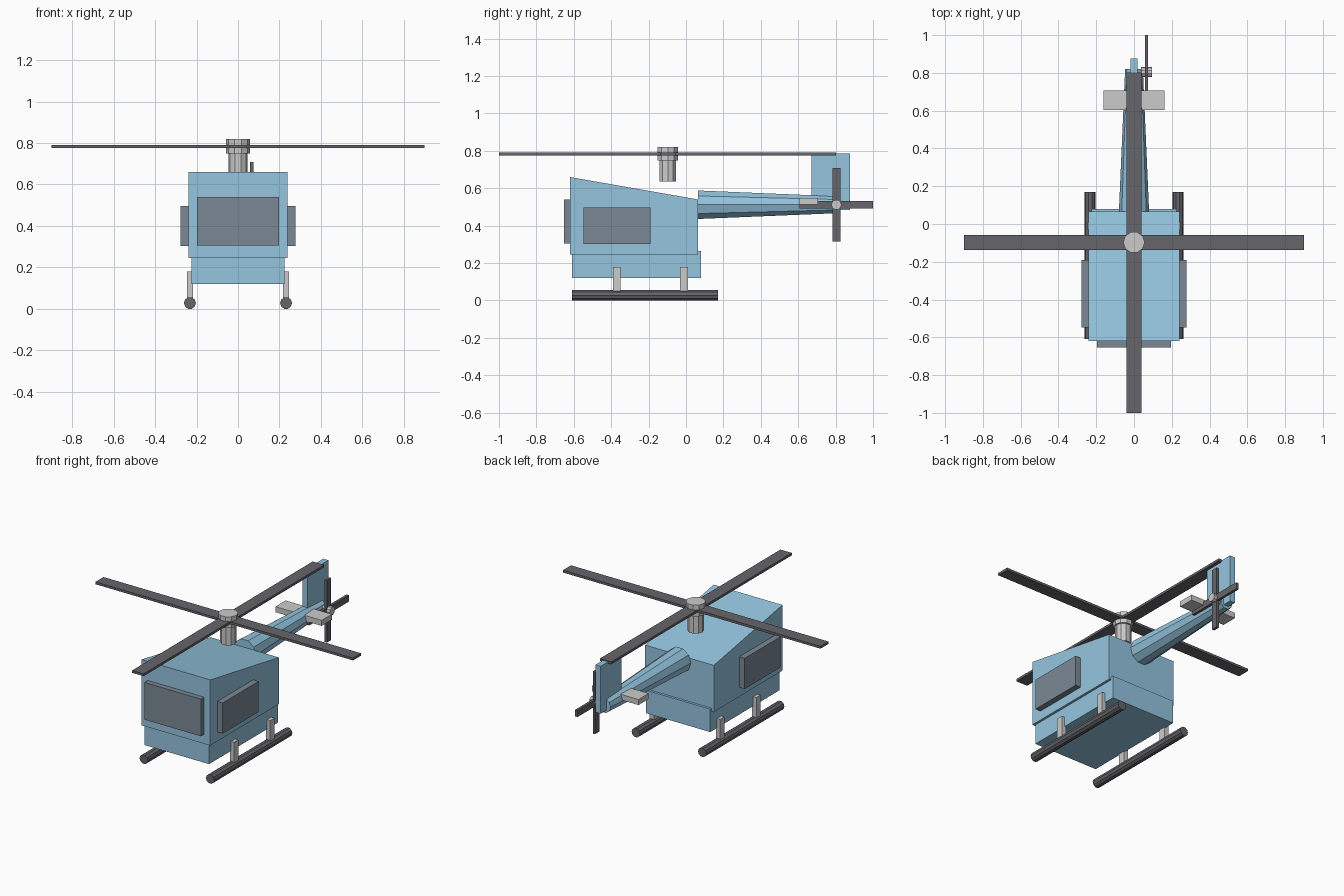
import bpy, bmesh
from math import cos, sin, tau

if "Cube" in bpy.data.objects:
    bpy.data.objects.remove(bpy.data.objects["Cube"])


def mat(name, rgb):
    m = bpy.data.materials.new(name)
    m.diffuse_color = (*rgb, 1)
    m.use_nodes = True
    m.node_tree.nodes["Principled BSDF"].inputs["Base Color"].default_value = m.diffuse_color
    return m


BLUE = mat("blue_paint", (0.3, 0.56, 0.74))
DARK = mat("dark_metal", (0.13, 0.13, 0.145))
GLASS = mat("dark_glass", (0.2, 0.25, 0.3))


def finish(name, bm, material):
    bmesh.ops.recalc_face_normals(bm, faces=bm.faces)
    me = bpy.data.meshes.new(name)
    bm.to_mesh(me)
    bm.free()
    if material:
        me.materials.append(material)
    ob = bpy.data.objects.new(name, me)
    bpy.context.collection.objects.link(ob)
    return ob


def box(name, lo, hi, material=None):
    bm = bmesh.new()
    bmesh.ops.create_cube(bm, size=1)
    for v in bm.verts:
        v.co = [(l + h) / 2 + c * (h - l) for c, l, h in zip(v.co, lo, hi)]
    return finish(name, bm, material)


def tube(name, axis, centre, a, b, ra, rb, material=None, n=10):
    """Faceted cylinder or cone along an axis, from a to b; centre holds the other two coordinates."""
    bm = bmesh.new()
    rings = []
    for t, r in ((a, ra), (b, rb)):
        ring = []
        for i in range(n):
            p = [centre[0] + r * cos(tau * i / n), centre[1] + r * sin(tau * i / n)]
            p.insert("xyz".index(axis), t)
            ring.append(bm.verts.new(p))
        rings.append(ring)
        bm.faces.new(ring)
    lo, hi = rings
    for i in range(n):
        j = (i + 1) % n
        bm.faces.new((lo[i], lo[j], hi[j], hi[i]))
    return finish(name, bm, material)


# Cabin with a roof sloping down to the back, and belly
cabin = box("cabin", (-0.24, -0.62, 0.245), (0.24, 0.065, 0.66), BLUE)
for v in cabin.data.vertices:
    if v.co.y > 0 and v.co.z > 0.5:
        v.co.z = 0.54
box("belly", (-0.225, -0.61, 0.12), (0.225, 0.08, 0.265), BLUE)

# Windows
box("windscreen", (-0.197, -0.653, 0.305), (0.197, -0.6, 0.54), GLASS)
for side, s in (("left", -1), ("right", 1)):
    xs = sorted((s * 0.2, s * 0.277))
    box(side + "_window", (xs[0], -0.548, 0.303), (xs[1], -0.19, 0.497), GLASS)

    # Landing skid and its struts
    x = s * 0.232
    tube(side + "_skid", "y", (x, 0.0276), -0.61, 0.17, 0.029, 0.029, DARK)
    for place, y in (("front", -0.37), ("back", -0.01)):
        box(f"{side}_{place}_strut", (x - 0.015, y - 0.021, 0.035), (x + 0.015, y + 0.021, 0.18))

# Main rotor
RY = -0.097
tube("rotor_mast", "z", (0, RY), 0.635, 0.77, 0.047, 0.047)
tube("rotor_hub", "z", (0, RY), 0.748, 0.82, 0.057, 0.057)
box("rotor_blade_across", (-0.9, RY - 0.04, 0.775), (0.9, RY + 0.04, 0.79), DARK)
box("rotor_blade_along", (-0.04, -1, 0.775), (0.04, 0.803, 0.79), DARK)

# Tail boom, fin and stabiliser
tube("tail_boom", "y", (0, 0.512), 0.065, 0.82, 0.08, 0.047, BLUE)
box("tail_fin", (-0.018, 0.67, 0.485), (0.018, 0.877, 0.785), BLUE)
box("stabiliser", (-0.162, 0.604, 0.513), (0.162, 0.706, 0.548))

# Tail rotor on the right side
TY, TZ = 0.804, 0.512
tube("tail_rotor_hub", "x", (TY, TZ), 0.038, 0.096, 0.027, 0.027)
for name, hy, hz in (("upright", 0.021, 0.196), ("level", 0.196, 0.021)):
    box("tail_blade_" + name, (0.058, TY - hy, TZ - hz), (0.074, TY + hy, TZ + hz), DARK)
